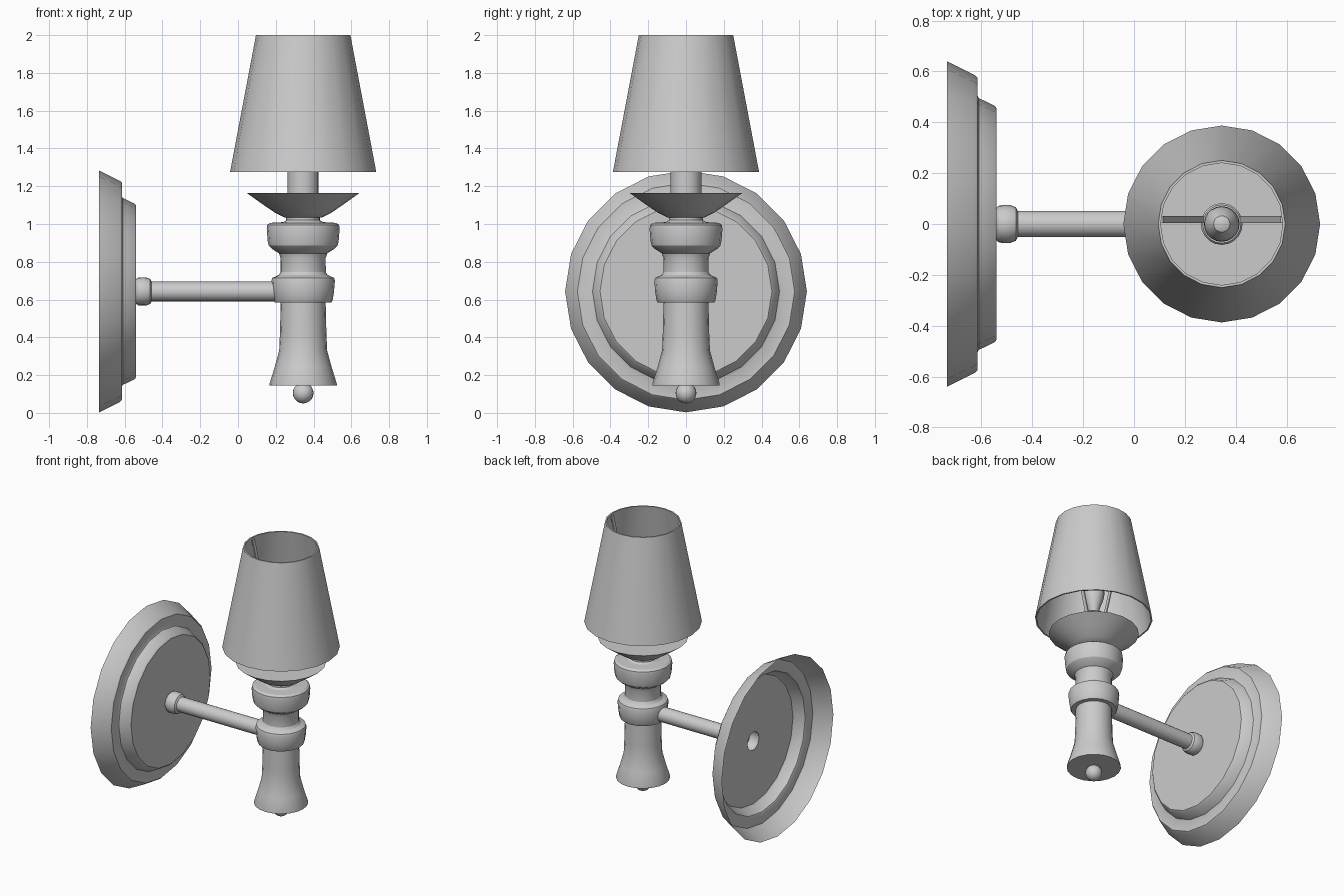
import bpy, bmesh, math
from mathutils import Matrix

if "Cube" in bpy.data.objects:
    bpy.data.objects.remove(bpy.data.objects["Cube"])

SIDES = 20
PX = 0.345   # x of the upright axis
AZ = 0.643   # height of the arm axis


def finish(name, bm, matrix=None):
    bmesh.ops.recalc_face_normals(bm, faces=bm.faces)
    me = bpy.data.meshes.new(name)
    bm.to_mesh(me)
    bm.free()
    if matrix:
        me.transform(matrix)
    ob = bpy.data.objects.new(name, me)
    bpy.context.collection.objects.link(ob)
    bpy.ops.object.select_all(action='DESELECT')
    ob.select_set(True)
    bpy.context.view_layer.objects.active = ob
    bpy.ops.object.shade_smooth_by_angle(angle=math.radians(30))
    return ob


def lathe(name, profile, matrix, closed=False):
    """Revolve (radius, height) points about local z."""
    bm = bmesh.new()
    rings = []
    for r, h in profile:
        if r == 0:
            rings.append([bm.verts.new((0, 0, h))] * SIDES)
        else:
            rings.append([bm.verts.new((r * math.cos(a), r * math.sin(a), h))
                          for a in (2 * math.pi * i / SIDES for i in range(SIDES))])
    pairs = list(zip(rings, rings[1:]))
    if closed:
        pairs.append((rings[-1], rings[0]))
    for lo, hi in pairs:
        for i in range(SIDES):
            j = (i + 1) % SIDES
            bm.faces.new(list(dict.fromkeys((lo[i], lo[j], hi[j], hi[i]))))
    return finish(name, bm, matrix)


UPRIGHT = Matrix.Translation((PX, 0, 0))
SIDEWAYS = Matrix.Translation((0, 0, AZ)) @ Matrix.Rotation(math.pi / 2, 4, 'Y')

# Stepped wall plate, hollow at the back with a centre hole
lathe("wall_plate", [(0.64, -0.735), (0.585, -0.625), (0.575, -0.615), (0.505, -0.615),
                     (0.495, -0.61), (0.465, -0.548), (0.455, -0.54), (0.065, -0.54)], SIDEWAYS)

# Arm and its fitting
lathe("arm_fitting", [(0.065, -0.54), (0.073, -0.53), (0.075, -0.51), (0.074, -0.485),
                      (0.066, -0.465), (0.05, -0.456)], SIDEWAYS)
lathe("arm", [(0, -0.47), (0.052, -0.47), (0.052, 0.24)], SIDEWAYS)

# Turned post
lathe("post", [(0, 0.145), (0.178, 0.145), (0.178, 0.155), (0.15, 0.245), (0.127, 0.33),
               (0.123, 0.42), (0.119, 0.585), (0.15, 0.585), (0.156, 0.595), (0.163, 0.64),
               (0.168, 0.70), (0.163, 0.715), (0.13, 0.73), (0.12, 0.745), (0.119, 0.82),
               (0.128, 0.845), (0.165, 0.868), (0.182, 0.885), (0.188, 0.91), (0.193, 0.975),
               (0.19, 0.995), (0.175, 1.006), (0.105, 1.01), (0.09, 1.02), (0.09, 1.06)], UPRIGHT)

# Ball under the post
lathe("bottom_ball", [(0.055 * math.sin(math.pi * i / 10) if 0 < i < 10 else 0,
                       0.105 - 0.055 * math.cos(math.pi * i / 10)) for i in range(11)], UPRIGHT)

# Drip dish and candle sleeve
lathe("drip_dish", [(0, 1.035), (0.1, 1.035), (0.15, 1.06), (0.22, 1.108), (0.297, 1.163),
                    (0, 1.163)], UPRIGHT)
lathe("candle_sleeve", [(0.082, 1.16), (0.082, 1.29), (0.075, 1.3), (0, 1.3)], UPRIGHT)

# Bulb
lathe("bulb", [(0.04, 1.3), (0.032, 1.33), (0.045, 1.37), (0.06, 1.41), (0.07, 1.46),
               (0.068, 1.51), (0.055, 1.56), (0.032, 1.6), (0, 1.615)], UPRIGHT)

# Thin-walled lampshade
lathe("lampshade", [(0.387, 1.275), (0.25, 2.0), (0.24, 2.0), (0.377, 1.275)], UPRIGHT, closed=True)

# Two slanted straps holding the shade
for side, label in ((-1, "left"), (1, "right")):
    bm = bmesh.new()
    bmesh.ops.create_cube(bm, size=1)
    for v in bm.verts:
        top = v.co.z > 0
        r = (0.239 if top else 0.075) + (0.0 if v.co.x > 0 else -0.008)
        v.co = (PX + side * r, 0.017 + v.co.y * 0.027, 1.985 if top else 1.28)
    finish("shade_strap_" + label, bm)
